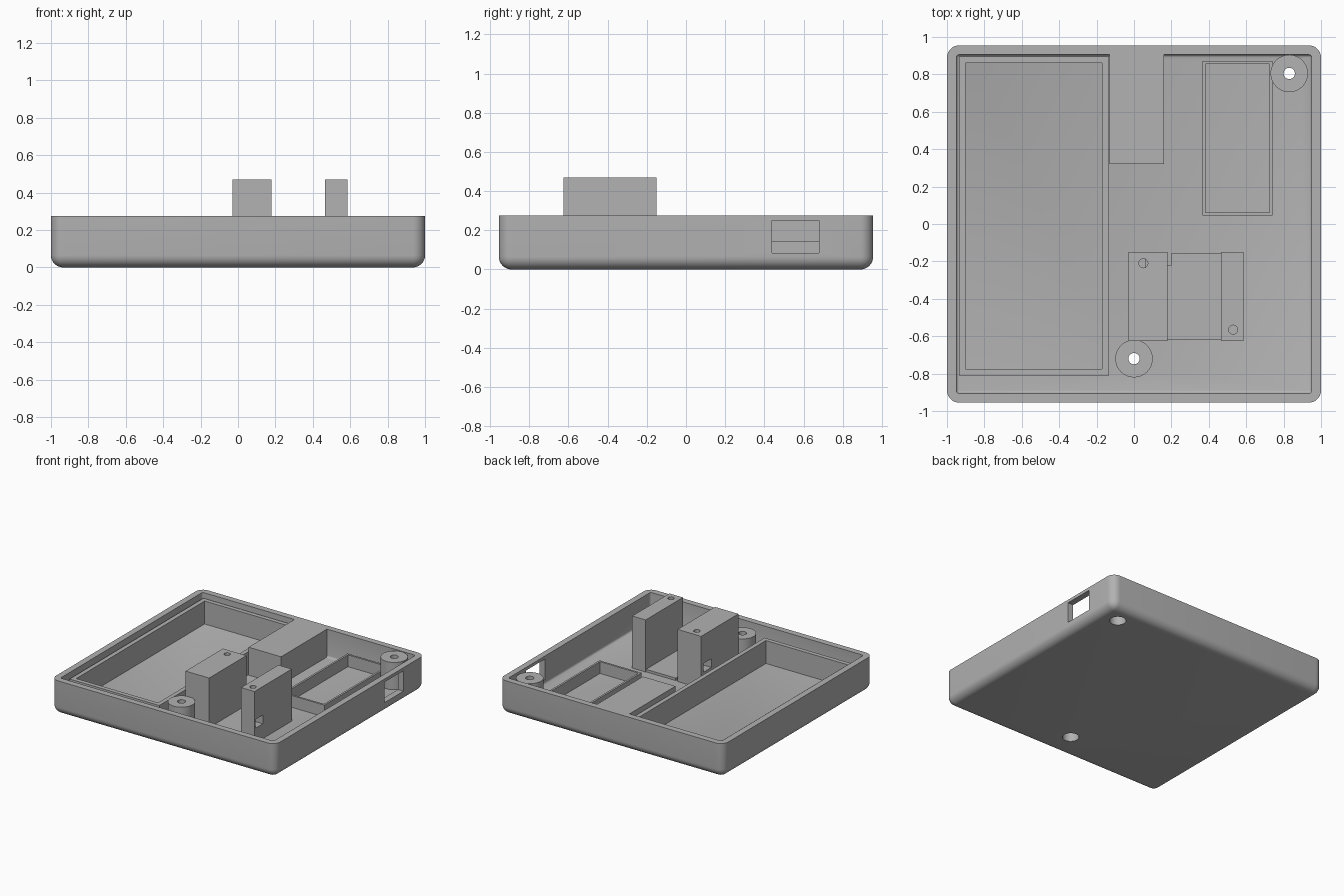
import bpy, bmesh
from mathutils import Vector

cube = bpy.data.objects.get("Cube")
if cube:
    bpy.data.objects.remove(cube, do_unlink=True)

grey = bpy.data.materials.new("plain_grey")
grey.use_nodes = True
grey.diffuse_color = (0.445, 0.445, 0.445, 1)
grey.node_tree.nodes["Principled BSDF"].inputs["Base Color"].default_value = grey.diffuse_color

FLOOR, RIM, EMBED = 0.05, 0.275, 0.03


def finish(name, bm):
    mesh = bpy.data.meshes.new(name)
    bm.to_mesh(mesh)
    bm.free()
    mesh.materials.append(grey)
    ob = bpy.data.objects.new(name, mesh)
    bpy.context.collection.objects.link(ob)
    return ob


def box(name, x, y, z, radius=0, segments=6):
    """Box from min/max pairs; a radius rounds every edge except the top ones."""
    bm = bmesh.new()
    bmesh.ops.create_cube(bm, size=1)
    for v in bm.verts:
        v.co = Vector(r[0] if c < 0 else r[1] for c, r in zip(v.co, (x, y, z)))
    if radius:
        edges = [e for e in bm.edges if min(v.co.z for v in e.verts) < z[1] - 1e-4]
        bmesh.ops.bevel(bm, geom=edges, offset=radius, segments=segments,
                        profile=0.5, affect='EDGES')
    return finish(name, bm)


def cylinder(name, x, y, z, radius, sides=48):
    bm = bmesh.new()
    bmesh.ops.create_cone(bm, cap_ends=True, segments=sides, radius1=radius,
                          radius2=radius, depth=z[1] - z[0])
    bmesh.ops.translate(bm, verts=bm.verts, vec=(x, y, sum(z) / 2))
    return finish(name, bm)


def cut(ob, *cutters):
    """Subtract the cutters, then discard them."""
    for c in cutters:
        mod = ob.modifiers.new("cut", 'BOOLEAN')
        mod.operation, mod.solver, mod.object = 'DIFFERENCE', 'EXACT', c
    bpy.context.view_layer.update()
    graph = bpy.context.evaluated_depsgraph_get()
    mesh = bpy.data.meshes.new_from_object(ob.evaluated_get(graph))
    ob.modifiers.clear()
    ob.data = mesh
    for c in cutters:
        bpy.data.objects.remove(c, do_unlink=True)
    return ob


def smooth(ob):
    bpy.ops.object.select_all(action='DESELECT')
    ob.select_set(True)
    bpy.context.view_layer.objects.active = ob
    bpy.ops.object.shade_smooth_by_angle(angle=0.6)


def frame(name, x, y, top, wall):
    """Open rectangular surround standing on the floor."""
    ob = box(name, x, y, (EMBED, top))
    hole = box("cutter", (x[0] + wall, x[1] - wall), (y[0] + wall, y[1] - wall), (0, 1))
    return cut(ob, hole)


def screw_hole(x, y):
    """Narrow through hole and wide counterbore from below."""
    return (cylinder("cutter", x, y, (-0.1, 0.5), 0.03),
            cylinder("cutter", x, y, (-0.1, 0.14), 0.06))


# Rounded tray with its cavity, side port and screw holes
bosses = {"front_boss": (0, -0.72), "rear_boss": (0.83, 0.805)}
tray = box("tray", (-1, 1), (-0.955, 0.955), (0, RIM), 0.065, 8)
cut(tray, box("cutter", (-0.95, 0.95), (-0.905, 0.905), (FLOOR, 0.5), 0.015, 3),
    box("cutter", (0.9, 1.1), (0.44, 0.68), (0.085, 0.25)))
for spot in bosses.values():
    cut(tray, *screw_hole(*spot))
smooth(tray)

# Screw bosses
for name, spot in bosses.items():
    boss = cylinder(name, *spot, (EMBED, 0.27), 0.1)
    cut(boss, *screw_hole(*spot))
    smooth(boss)

# Surrounds for the large and small components
frame("large_frame", (-0.935, -0.135), (-0.81, 0.895), 0.235, 0.035)
frame("small_frame", (0.365, 0.74), (0.045, 0.872), 0.145, 0.016)

# Solid block against the rear wall
box("rear_block", (-0.13, 0.16), (0.32, 0.92), (EMBED, RIM))

# Two mounting posts with vertical screw holes and side nut slots
depth, height = (-0.625, -0.15), (EMBED, 0.47)
wide = box("wide_post", (-0.03, 0.18), depth, height)
cut(wide, cylinder("cutter", 0.05, -0.21, (0.2, 0.6), 0.024, 24),
    box("cutter", (-0.1, 0.06), (-0.28, -0.18), (0.17, 0.24)))
narrow = box("narrow_post", (0.465, 0.585), depth, height)
cut(narrow, cylinder("cutter", 0.53, -0.565, (0.2, 0.6), 0.024, 24),
    box("cutter", (0.49, 0.7), (-0.61, -0.52), (0.17, 0.24)))
for post in (wide, narrow):
    smooth(post)

# Low plate joining the posts, notched for a cable
plate = box("post_plate", (0.17, 0.475), (-0.62, -0.155), (EMBED, 0.07))
cut(plate, box("cutter", (0.1, 0.2), (-0.22, 0), (FLOOR, 0.2)))
